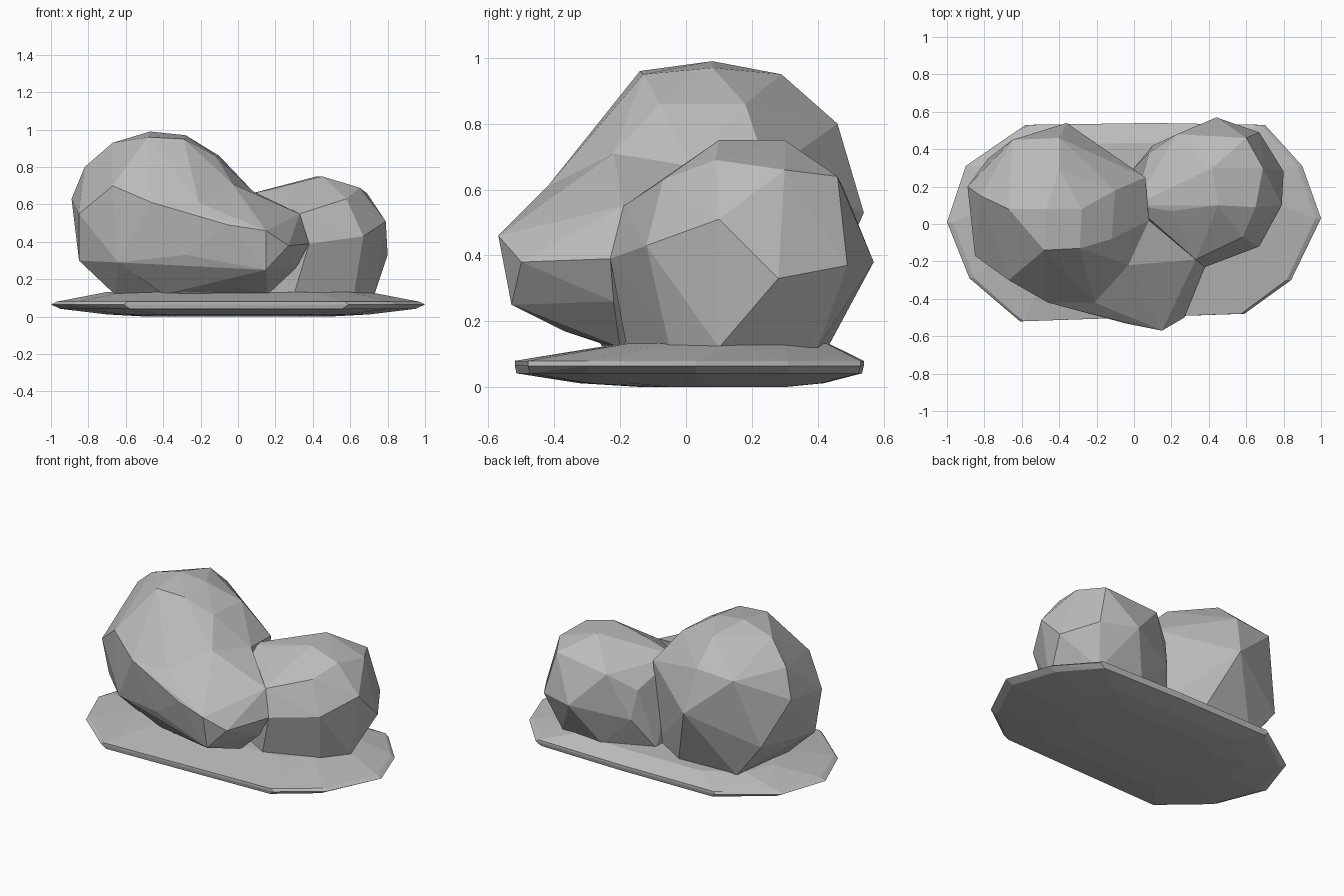
import bpy
import bmesh

default_cube = bpy.data.objects.get("Cube")
if default_cube:
    bpy.data.objects.remove(default_cube, do_unlink=True)

# One plain stone colour
STONE = (.5, .5, .5, 1)
stone = bpy.data.materials.new("grey_stone")
stone.use_nodes = True
stone.diffuse_color = STONE
stone.node_tree.nodes["Principled BSDF"].inputs["Base Color"].default_value = STONE


def chiselled_block(name, *sections):
    """Wrap a faceted stone skin around a stack of rough sections."""
    bm = bmesh.new()
    for section in sections:
        for corner in section:
            bm.verts.new(corner)
    result = bmesh.ops.convex_hull(bm, input=bm.verts[:])
    loose = {item for key in ("geom_interior", "geom_unused")
             for item in result[key] if isinstance(item, bmesh.types.BMVert)}
    bmesh.ops.delete(bm, geom=list(loose), context="VERTS")
    bmesh.ops.recalc_face_normals(bm, faces=bm.faces[:])
    mesh = bpy.data.meshes.new(name)
    bm.to_mesh(mesh)
    bm.free()
    mesh.materials.append(stone)
    block = bpy.data.objects.new(name, mesh)
    bpy.context.collection.objects.link(block)
    return block


def ring(outline, scale_x, scale_y, shift_y, height):
    """Shrink the slab outline into a level ring."""
    return [(x * scale_x, y * scale_y + shift_y, height) for x, y in outline]


# Thin slab: bevelled top, narrow rim, shallow belly
slab_outline = [
    (-1, .01), (-.9, .31), (-.58, .53), (.1, .54), (.7, .53), (.9, .31),
    (1, .03), (.84, -.3), (.59, -.48), (-.61, -.52), (-.88, -.29),
]
chiselled_block(
    "base_slab",
    ring(slab_outline, 1, 1, 0, .065),
    ring(slab_outline, .97, 1, 0, .08),
    ring(slab_outline, .95, .99, 0, .042),
    ring(slab_outline, .7, .6, .11, .132),
    ring(slab_outline, .7, .7, .04, .012),
    ring(slab_outline, .48, .4, .08, 0),
)

# Tall boulder: crown, shoulder, waist and foot
crown = [
    (-.47, .08, .99), (-.28, .08, .97), (-.4, .29, .95),
    (-.48, -.14, .96), (-.29, -.13, .95), (-.67, .08, .93),
]
shoulder = [
    (-.12, -.08, .86), (-.1, .18, .86), (-.82, .15, .8),
    (-.65, .45, .78), (-.4, .46, .8), (-.67, -.3, .7),
    (-.03, -.22, .71), (.08, .02, .67), (.06, .25, .65),
]
waist = [
    (-.46, -.42, .61), (-.21, -.42, .61), (-.85, -.17, .55),
    (-.89, .2, .63), (-.36, .54, .53), (-.85, -.1, .3),
    (-.64, -.3, .29), (-.28, -.43, .33), (-.78, .35, .35),
]
foot = [
    (-.66, -.1, .12), (-.6, .34, .12), (-.2, .36, .12),
    (.06, .2, .12), (.06, -.2, .12), (-.28, -.25, .12),
]
chiselled_block("tall_boulder", crown, shoulder, waist, foot)

# Blunt lobe pushing forward from the tall boulder
lobe_top = [
    (-.46, -.42, .61), (-.21, -.42, .61), (0, -.34, .63),
    (-.03, -.22, .71), (.08, .02, .67), (.33, -.19, .55),
]
lobe_nose = [
    (-.05, -.53, .49), (.15, -.57, .46), (.27, -.5, .38),
    (.38, -.23, .39), (.15, -.53, .25), (-.28, -.43, .33),
]
lobe_foot = [
    (.31, -.22, .26), (.16, -.2, .12), (-.05, -.37, .17),
    (-.4, -.22, .12), (-.64, -.3, .29), (-.2, .1, .12),
]
chiselled_block("front_lobe", lobe_top, lobe_nose, lobe_foot)

# Low boulder resting against the tall one
low_crown = [
    (.45, .1, .75), (.42, .3, .75), (.2, .07, .68),
    (.65, .09, .69), (.69, .3, .66), (.58, -.07, .63),
    (.6, .46, .64), (.23, .48, .6), (0, .1, .64),
]
low_waist = [
    (.33, -.19, .55), (.79, .1, .51), (.67, -.12, .43),
    (.38, -.23, .39), (.44, .57, .38), (.67, .49, .37),
    (.8, .28, .33), (.08, .38, .5), (.1, .42, .32),
]
low_foot = [
    (.73, .1, .12), (.62, -.05, .12), (.3, -.18, .12),
    (.6, .4, .12), (.3, .43, .12), (0, .3, .12), (0, 0, .12),
]
chiselled_block("low_boulder", low_crown, low_waist, low_foot)
